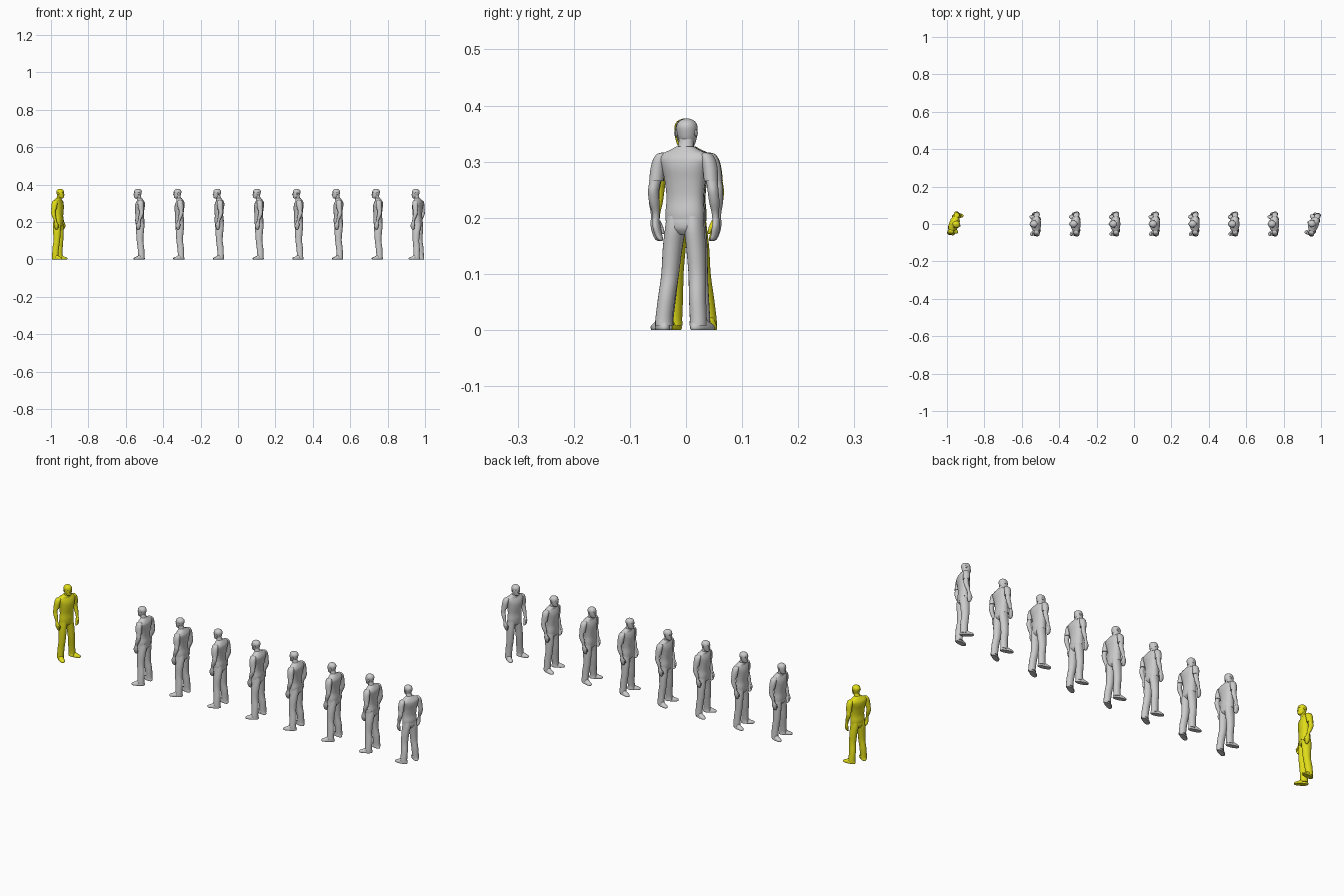
import bpy, bmesh, math
from mathutils import Matrix, Vector

SIDES, STEPS = 20, 4


def spline(a, b, c, d, t):
    return [0.5 * (2*q + (r-p)*t + (2*p-5*q+4*r-s)*t*t + (3*q-p-3*r+s)*t**3)
            for p, q, r, s in zip(a, b, c, d)]


def loft(rings, power=1.0, turn=0.0, pivot=(0, 0)):
    """Smooth tube through horizontal ellipses (x, y, z, radius_x, radius_y)."""
    fine = []
    for i in range(len(rings) - 1):
        a, d = rings[max(i-1, 0)], rings[min(i+2, len(rings)-1)]
        fine += [spline(a, rings[i], rings[i+1], d, k/STEPS) for k in range(STEPS)]
    fine.append(rings[-1])
    bm = bmesh.new()
    loops = []
    for x, y, z, rx, ry in fine:
        loop = []
        for k in range(SIDES):
            t = 2 * math.pi * k / SIDES
            c, s = math.cos(t), math.sin(t)
            loop.append(bm.verts.new((x + rx*math.copysign(abs(c)**power, c),
                                      y + ry*math.copysign(abs(s)**power, s), z)))
        loops.append(loop)
    for p, q in zip(loops, loops[1:]):
        for k in range(SIDES):
            j = (k + 1) % SIDES
            bm.faces.new((p[k], p[j], q[j], q[k]))
    bm.faces.new(loops[0])
    bm.faces.new(loops[-1])
    if turn:
        bmesh.ops.rotate(bm, verts=bm.verts, cent=(*pivot, 0),
                         matrix=Matrix.Rotation(math.radians(turn), 3, 'Z'))
    return bm


def ball(centre, size, tilt=0.0):
    bm = bmesh.new()
    m = (Matrix.Translation(Vector(centre)) @ Matrix.Rotation(math.radians(tilt), 4, 'Y')
         @ Matrix.Diagonal((*size, 1)))
    bmesh.ops.create_uvsphere(bm, u_segments=12, v_segments=8, radius=1, matrix=m)
    return bm


parts = {}


def store(name, bm):
    bmesh.ops.recalc_face_normals(bm, faces=bm.faces)
    me = bpy.data.meshes.new(name)
    bm.to_mesh(me)
    bm.free()
    me.shade_smooth()
    me.set_sharp_from_angle(angle=math.radians(50))
    parts[name] = me


# One standing person facing -x; the person's left is -y
# Head with nose and brow
store("head", loft([(-.013, 0, .3265, .006, .006), (-.012, 0, .330, .013, .011),
                    (-.008, 0, .339, .0175, .0155), (-.006, 0, .352, .020, .0183),
                    (-.005, 0, .363, .0205, .0185), (-.005, 0, .371, .0165, .015),
                    (-.005, 0, .3755, .009, .008), (-.005, 0, .377, .002, .002)]))
store("nose", loft([(-.025, 0, .3425, .003, .004), (-.026, 0, .345, .004, .0038),
                    (-.0245, 0, .351, .003, .0025), (-.0235, 0, .356, .002, .002)]))
store("brow", ball((-.0215, 0, .3575), (.005, .013, .003)))
store("neck", loft([(.005, 0, .312, .016, .018), (.002, 0, .325, .0135, .0145),
                    (-.001, 0, .335, .0125, .0135), (-.003, 0, .346, .0125, .0135)]))

# Shirt body
store("shirt", loft([(.005, 0, .194, .0235, .0355), (.005, 0, .210, .0245, .0355),
                     (.004, 0, .235, .0225, .034), (.004, 0, .265, .025, .037),
                     (.006, 0, .288, .0265, .042), (.008, 0, .304, .0235, .047),
                     (.008, 0, .314, .0185, .042), (.006, 0, .321, .0155, .027),
                     (.004, 0, .327, .013, .016)], .88))

# Trouser seat
store("trouser_seat", loft([(.008, 0, .170, .012, .012), (.007, 0, .180, .021, .029),
                            (.006, 0, .192, .0235, .034), (.005, 0, .204, .0225, .034)], .9))

for side, s in (("left", -1), ("right", 1)):
    store(side + "_ear", ball((-.001, s*.0185, .351), (.0045, .0025, .0065), 10))
    # Sleeve, bare arm and hand
    store(side + "_sleeve", loft([(.008, s*.040, .316, .005, .004), (.008, s*.0425, .313, .013, .0095),
                                  (.009, s*.046, .303, .0155, .0125), (.010, s*.0495, .288, .0155, .013),
                                  (.012, s*.052, .266, .0145, .0125)]))
    store(side + "_arm", loft([(.010, s*.051, .285, .012, .0105), (.013, s*.0545, .262, .0115, .010),
                               (.014, s*.0565, .247, .0115, .0095), (.009, s*.057, .228, .0105, .009),
                               (.003, s*.0565, .210, .0075, .0065), (.001, s*.0565, .200, .007, .006)]))
    store(side + "_hand", loft([(.001, s*.0565, .204, .006, .0055), (-.001, s*.057, .193, .0095, .006),
                                (-.002, s*.056, .182, .0115, .0065), (-.003, s*.0535, .171, .010, .006),
                                (-.003, s*.050, .162, .007, .005), (-.003, s*.048, .1585, .002, .002)]))
    store(side + "_thumb", loft([(-.005, s*.055, .195, .004, .004), (-.012, s*.052, .184, .004, .004),
                                 (-.013, s*.049, .174, .003, .003), (-.013, s*.048, .171, .001, .001)]))
    # Trouser leg and toed-out shoe
    y = .037 if s < 0 else .028
    store(side + "_trouser_leg", loft([
        (.006, s*.0165, .203, .021, .0165), (.007, s*.0185, .178, .0225, .0175),
        (.006, s*(.019 + (y-.019)*.25), .145, .0205, .017),
        (.006, s*(.019 + (y-.019)*.5), .100, .0175, .0155),
        (.011, s*(.019 + (y-.019)*.75), .060, .0175, .015),
        (.013, s*y, .022, .0165, .0150), (.013, s*y, .008, .0175, .0155)]))
    store(side + "_shoe", loft([
        (.001, s*y, 0, .030, .0115), (.001, s*y, .004, .0315, .0128),
        (.002, s*y, .009, .0295, .012), (.008, s*y, .015, .021, .0105),
        (.013, s*y, .023, .014, .010)], .85, 28 if s < 0 else -16, (.015, s*y)))

# Yellow material for the lone figure
yellow = bpy.data.materials.new("yellow")
yellow.diffuse_color = (.75, .72, .01, 1)


def place(label, x, turn, material=None):
    m = Matrix.Translation((x, 0, 0)) @ Matrix.Rotation(math.radians(turn), 4, 'Z')
    for name, me in parts.items():
        if material:
            me = me.copy()
            me.materials.append(material)
        ob = bpy.data.objects.new(label + "_" + name, me)
        ob.matrix_world = m
        bpy.context.collection.objects.link(ob)


# Row of grey people facing the yellow one; the last is turned a little
for i in range(8):
    place("row_person_%d" % (i + 1), -.53 + .2122 * i, -20 if i == 7 else 0)
place("facing_person", -.9555, 160, yellow)
